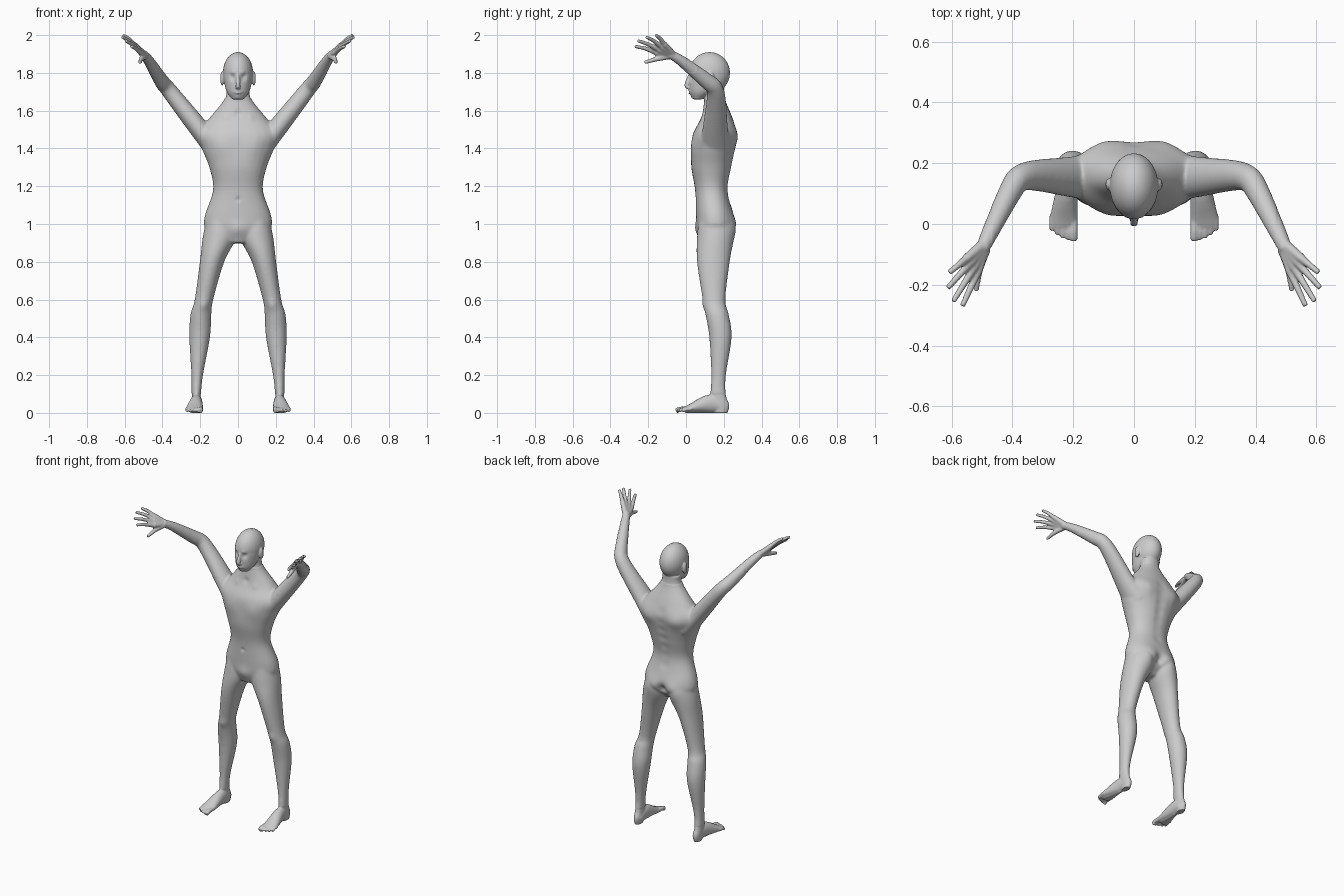
import bpy
import bmesh
from math import cos, sin, pi, exp, copysign
from mathutils import Matrix, Vector, kdtree

cube = bpy.data.objects.get("Cube")
if cube:
    bpy.data.objects.remove(cube, do_unlink=True)

SIDES = 28
STEPS = 5
X_AXIS, Y_AXIS, Z_AXIS = Matrix.Identity(3)
bm = bmesh.new()


def spline(rows):
    """Smoothly interpolate rows of numbers (Catmull-Rom)."""
    smooth = []
    last = len(rows) - 1
    for index in range(last):
        before, start, end, after = (
            Vector(rows[max(0, min(last, index + offset))]) for offset in (-1, 0, 1, 2))
        leave, arrive = (end - before) / 2, (after - start) / 2
        for step in range(STEPS):
            t = step / STEPS
            ease = t * t * (3 - 2 * t)
            smooth.append(start.lerp(end, ease)
                          + leave * t * (1 - t) ** 2 - arrive * t * t * (1 - t))
    return smooth + [Vector(rows[last])]


def oval(centre, across, along, power=2):
    """Closed superellipse ring around a centre."""
    ring = []
    for side in range(SIDES):
        angle = 2 * pi * side / SIDES
        c, s = (copysign(abs(f) ** (2 / power), f) for f in (cos(angle), sin(angle)))
        ring.append(bm.verts.new(centre + across * c + along * s))
    return ring


def skin(rings):
    """Join rings of vertices into a closed skin."""
    for low, high in zip(rings, rings[1:]):
        for side in range(SIDES):
            following = (side + 1) % SIDES
            bm.faces.new((low[side], low[following], high[following], high[side]))
    bm.faces.new(rings[0])
    bm.faces.new(rings[-1])


def column(rows, mirror=1, power=2):
    """Level sections: height, x from and to, y from and to."""
    rings = []
    for z, left, right, front, back in spline(rows):
        centre = Vector((mirror * (left + right) / 2, (front + back) / 2, z))
        rings.append(oval(centre, X_AXIS * (right - left) / 2,
                          Y_AXIS * (back - front) / 2, power))
    skin(rings)


def symmetric(rows):
    return [(z, -width, width, front, back) for z, width, front, back in rows]


def tube(rows, mirror=1):
    """Sections square to a path: x, y, z and two radii."""
    rows = spline(rows)
    path = [Vector((mirror * row[0], row[1], row[2])) for row in rows]
    rings = []
    for index, row in enumerate(rows):
        ahead = path[min(index + 1, len(path) - 1)]
        heading = (ahead - path[max(index - 1, 0)]).normalized()
        guide = Z_AXIS if abs(heading.x) > .9 else X_AXIS
        across = (guide - heading * heading.dot(guide)).normalized()
        rings.append(oval(path[index], across * row[3], heading.cross(across) * row[4]))
    skin(rings)


def digit(points, thick, thin, mirror):
    """Round tapering tube through points, for fingers and toes."""
    rows = []
    for index, point in enumerate(points):
        radius = thick + (thin - thick) * index / (len(points) - 1)
        rows.append((*point, radius, radius))
    tube(rows, mirror)


def ball(place, radii, mirror=1):
    centre = Vector((mirror * place[0], place[1], place[2]))
    bmesh.ops.create_uvsphere(bm, u_segments=SIDES, v_segments=SIDES, radius=1,
                              matrix=Matrix.LocRotScale(centre, None, Vector(radii)))


# Torso and neck
column(symmetric([
    (.9, .05, .08, .18), (.97, .165, .06, .245), (1.04, .175, .055, .25),
    (1.18, .13, .05, .22), (1.3, .15, .03, .24), (1.4, .19, .03, .26),
    (1.48, .215, .04, .27), (1.56, .15, .08, .245), (1.66, .07, .1, .205),
    (1.72, .06, .1, .2)]), power=2.2)

# Skull, face and jaw
ball((0, .125, 1.8), (.08, .108, .11))
column(symmetric([(1.66, .03, .04, .08), (1.7, .06, .02, .15),
                  (1.77, .077, .016, .21), (1.8, .075, .02, .2)]))

# Nose and lips
tube([(0, .024, 1.79, .008, .012), (0, .003, 1.735, .013, .012),
      (0, .016, 1.72, .014, .008)])
for height in (1.693, 1.706):
    corner = Vector((.026, .031, 1.7))
    digit([corner, (0, .018, height), corner * Vector((-1, 1, 1)).x + 2 * Vector((0, *corner.yz))],
          .005, .005, 1)

for mirror in (1, -1):
    # Ear
    ball((.084, .13, 1.77), (.01, .02, .038), mirror)

    # Leg
    column([
        (1.02, .02, .165, .07, .235), (.93, .01, .185, .06, .25),
        (.8, .075, .2, .06, .23), (.6, .133, .227, .09, .207),
        (.52, .143, .25, .105, .225), (.4, .15, .256, .125, .24),
        (.2, .187, .245, .135, .21), (.1, .197, .244, .13, .21),
        (.04, .194, .244, .14, .23), (0, .2, .24, .15, .22)], mirror)

    # Foot and toes
    tube([(.216, .2, .03, .025, .028), (.22, .13, .05, .032, .048),
          (.23, .02, .023, .046, .022), (.23, -.01, .017, .04, .014)], mirror)
    for toe in range(5):
        x, tip = .198 + .018 * toe, .002 * toe ** 2 - .053
        radius = .009 if toe else .013
        digit([(x, .03, .022), (x, tip + .025, .02), (x, tip, .011)],
              radius, radius, mirror)

    # Arm
    tube([
        (.12, .155, 1.39, .05, .08), (.21, .155, 1.51, .05, .065),
        (.32, .16, 1.65, .044, .05), (.375, .15, 1.72, .04, .043),
        (.405, .11, 1.757, .037, .04), (.47, -.02, 1.86, .028, .028),
        (.5, -.085, 1.9, .022, .023)], mirror)

    # Palm and fingers, from the index to the little finger
    wrist = Vector((.487, -.06, 1.887))
    first_knuckle = Vector((.516, -.162, 1.908))
    last_knuckle = Vector((.553, -.115, 1.953))
    fingertips = [(.565, -.27, 1.94), (.595, -.255, 1.97),
                  (.613, -.21, 1.99), (.608, -.16, 2)]
    for finger, tip in enumerate(map(Vector, fingertips)):
        knuckle = first_knuckle.lerp(last_knuckle, finger / 3)
        arch = knuckle.lerp(tip, .5) + Z_AXIS * .005
        digit([wrist, wrist.lerp(knuckle, .5), knuckle], .019, .015, mirror)
        digit([knuckle, arch, tip], .013, .009, mirror)

    # Thumb
    digit([(.49, -.085, 1.89), (.51, -.15, 1.875), (.52, -.22, 1.855)],
          .018, .009, mirror)

# Fuse every part into one skin
bmesh.ops.recalc_face_normals(bm, faces=bm.faces)
mesh = bpy.data.meshes.new("body parts")
bm.to_mesh(mesh)
bm.free()
body = bpy.data.objects.new("body", mesh)
bpy.context.collection.objects.link(body)
fuse = body.modifiers.new("fuse", 'REMESH')
fuse.mode = 'VOXEL'
fuse.voxel_size = .0046
bpy.context.view_layer.update()
depsgraph = bpy.context.evaluated_depsgraph_get()
fused = bpy.data.meshes.new_from_object(body.evaluated_get(depsgraph))
body.modifiers.clear()
body.data = fused
bpy.data.meshes.remove(mesh)
fused.name = "body"

bm = bmesh.new()
bm.from_mesh(fused)
bm.verts.ensure_lookup_table()


def relax(verts, times):
    for _ in range(times):
        bmesh.ops.smooth_vert(bm, verts=verts, factor=.5, use_axis_x=True,
                              use_axis_y=True, use_axis_z=True)


def is_broad(place):
    """Everywhere except the hands, feet and head."""
    on_head = place.z > 1.67 and abs(place.x) < .12
    return abs(place.x) < .47 and place.z > .1 and not on_head


# Blend the joints, keeping hands, feet and face crisp
broad = [vert for vert in bm.verts if is_broad(vert.co)]
relax(broad, 16)
relax(bm.verts[:], 3)
bm.normal_update()
for vert in broad:
    vert.co += vert.normal * .002

# Sculpted swells and hollows: place, reach and push along y
strokes = {
    "eye socket": ((.032, .024, 1.777), .017, .013),
    "eyeball": ((.032, .034, 1.774), .01, -.006),
    "brow": ((.028, .02, 1.8), .014, -.004),
    "chin": ((0, .03, 1.67), .016, -.005),
    "chest": ((.09, .035, 1.41), .055, -.008),
    "collarbone": ((.07, .075, 1.565), .02, -.005),
    "throat hollow": ((0, .09, 1.58), .02, .007),
    "navel": ((0, .05, 1.13), .012, .006),
    "lower belly": ((0, .06, .97), .04, -.009),
    "shoulder blade": ((.1, .26, 1.45), .05, .01),
    "buttock": ((.08, .25, .99), .06, .017),
    "cleft": ((0, .25, .98), .03, -.024),
    "kneecap": ((.18, .095, .57), .03, -.006),
}
for bone in range(7):
    strokes[f"spine {bone}"] = ((0, .25, 1.14 + .06 * bone), .03, -.007)

tree = kdtree.KDTree(len(bm.verts))
for vert in bm.verts:
    tree.insert(vert.co, vert.index)
tree.balance()
for (x, y, z), reach, push in strokes.values():
    for centre in {(x, y, z), (-x, y, z)}:
        for _, index, gap in tree.find_range(centre, reach * 2.5):
            bm.verts[index].co.y += push * exp(-(gap / reach) ** 2)
relax(broad, 2)

# Flat soles
for vert in bm.verts:
    if vert.co.z < .006:
        vert.co.z = max(0, vert.co.z * 2 - .006)
bm.to_mesh(fused)
bm.free()

# Material and smooth shading
grey = bpy.data.materials.new("light grey")
grey.use_nodes = True
colour = (.6, .6, .6, 1)
grey.diffuse_color = colour
grey.node_tree.nodes["Principled BSDF"].inputs["Base Color"].default_value = colour
fused.materials.clear()
fused.materials.append(grey)
for face in fused.polygons:
    face.use_smooth = True
    face.material_index = 0
